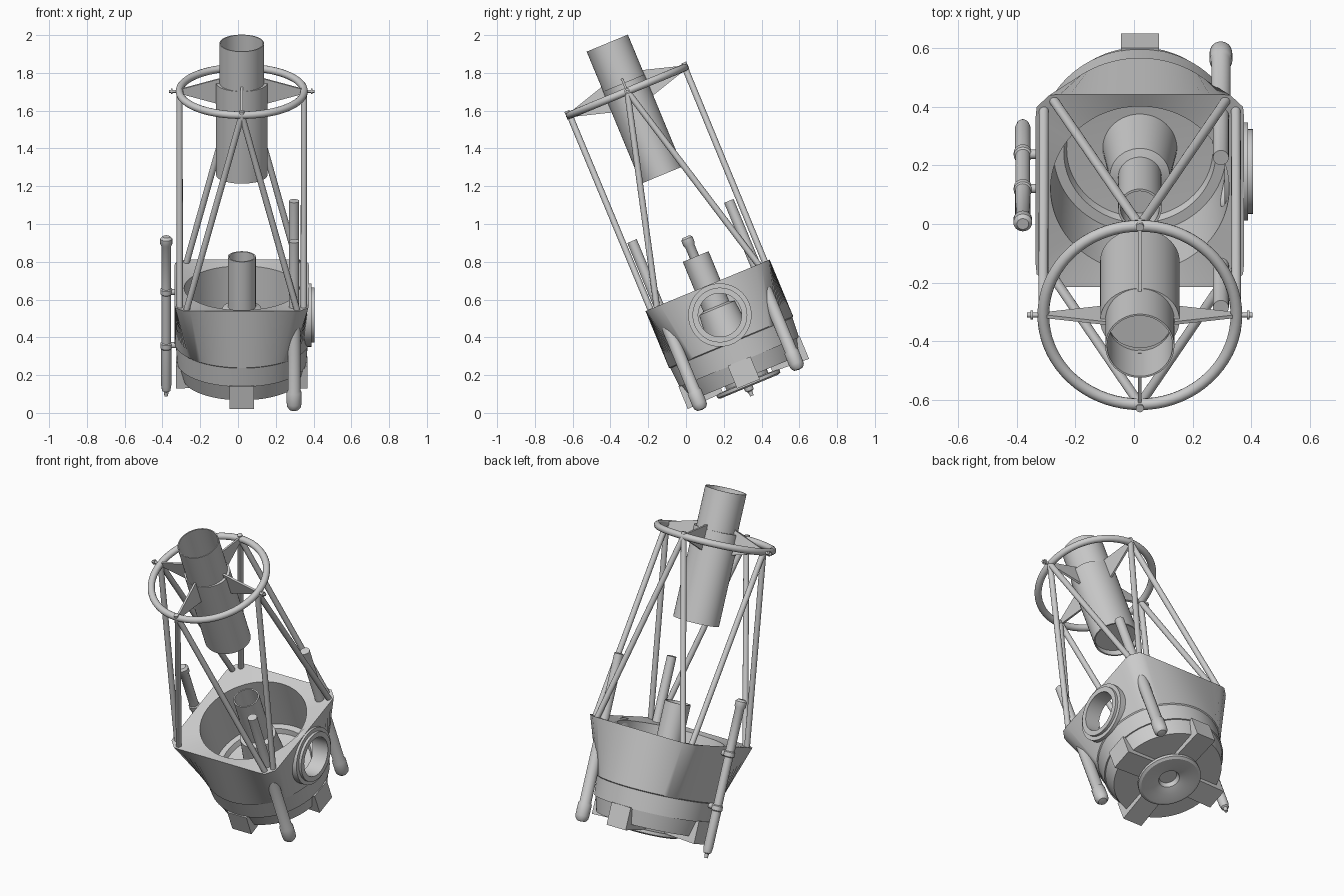
import bpy, bmesh
from math import radians, sin, cos, pi
from mathutils import Matrix, Vector

if "Cube" in bpy.data.objects:
    bpy.data.objects.remove(bpy.data.objects["Cube"])

metal = bpy.data.materials.new("grey_metal")
metal.use_nodes = True
GREY = (0.6, 0.6, 0.6, 1)
metal.diffuse_color = GREY
metal.node_tree.nodes["Principled BSDF"].inputs["Base Color"].default_value = GREY

# Everything is built upright around the optical axis, then tilted
TILT = Matrix.Rotation(radians(22.5), 4, 'X') @ Matrix.Translation((0.02, 0.364, 0))


def smooth(ob):
    bpy.ops.object.select_all(action='DESELECT')
    ob.select_set(True)
    bpy.context.view_layer.objects.active = ob
    bpy.ops.object.shade_smooth_by_angle(angle=radians(32))


def finish(bm, name, local=Matrix()):
    bmesh.ops.remove_doubles(bm, verts=bm.verts, dist=1e-5)
    bmesh.ops.recalc_face_normals(bm, faces=bm.faces)
    bm.transform(TILT @ local)
    me = bpy.data.meshes.new(name)
    bm.to_mesh(me)
    bm.free()
    me.materials.append(metal)
    ob = bpy.data.objects.new(name, me)
    bpy.context.collection.objects.link(ob)
    smooth(ob)
    return ob


def loft(name, rings, local=Matrix(), closed=False):
    """Skin rings of points; a ring that shrinks to a point closes the end."""
    bm = bmesh.new()
    loops = [[bm.verts.new(p) for p in ring] for ring in rings]
    pairs = list(zip(loops, loops[1:])) + ([(loops[-1], loops[0])] if closed else [])
    n = len(loops[0])
    for a, b in pairs:
        for i in range(n):
            j = (i + 1) % n
            bm.faces.new((a[i], a[j], b[j], b[i]))
    bmesh.ops.dissolve_degenerate(bm, edges=bm.edges, dist=1e-6)
    return finish(bm, name, local)


def circle(r, w, n=48):
    return [(r * cos(2 * pi * i / n), r * sin(2 * pi * i / n), w) for i in range(n)]


def square(h, cut, w, n=48):
    pts = []
    for i in range(n):
        c, s = cos(2 * pi * i / n), sin(2 * pi * i / n)
        r = min(h / max(abs(c), abs(s)), (2 * h - cut) / (abs(c) + abs(s)))
        pts.append((r * c, r * s, w))
    return pts


def lathe(name, profile, local=Matrix(), closed=False, n=48):
    return loft(name, [circle(r, w, n) for r, w in profile], local, closed)


def rod(name, p, q, r, n=16):
    p, q = Vector(p), Vector(q)
    turn = (q - p).to_track_quat('Z', 'Y').to_matrix().to_4x4()
    length = (q - p).length
    return lathe(name, [(0, 0), (r, 0), (r, length), (0, length)],
                 Matrix.Translation(p) @ turn, n=n)


def at(x, y, w=0):
    return Matrix.Translation((x, y, w))


# Mirror housing: round base growing into a square top, with a round well
housing = loft("mirror_housing", [
    circle(0, 0.05, 96), circle(0.31, 0.05, 96), circle(0.335, 0.14, 96),
    circle(0.342, 0.14, 96), circle(0.35, 0.25, 96), circle(0.356, 0.255, 96),
    square(0.356, 0.05, 0.58, 96), circle(0.305, 0.565, 96),
    circle(0.295, 0.24, 96), circle(0.26, 0.24, 96), circle(0.25, 0.21, 96),
    circle(0, 0.195, 96)])

# Side port: hole through the housing wall with a stepped flange
PORT = at(0, 0, 0.41) @ Matrix.Rotation(radians(90), 4, 'Y')
cutter = lathe("port_cutter", [(0, 0.2), (0.12, 0.2), (0.12, 0.5), (0, 0.5)], PORT)
cutter.hide_render = True
cut = housing.modifiers.new("port_hole", 'BOOLEAN')
cut.object = cutter
cut.solver = 'EXACT'
bpy.context.view_layer.objects.active = housing
bpy.ops.object.modifier_apply(modifier=cut.name)
bpy.data.objects.remove(cutter)
smooth(housing)
lathe("port_flange", [(0.168, 0.32), (0.168, 0.37), (0.145, 0.37), (0.145, 0.386),
                      (0.115, 0.386), (0.115, 0.29)], PORT, closed=True)

# Central baffle standing on the mirror
lathe("central_baffle", [(0.128, 0.19), (0.102, 0.45), (0.074, 0.46), (0.074, 0.745),
                         (0.066, 0.745), (0.066, 0.62), (0, 0.62)])

# Feet and dished disc under the housing
for i, side in enumerate(("left", "back", "right", "front")):
    bm = bmesh.new()
    bmesh.ops.create_cube(bm, size=1)
    bm.transform(at(0.245, 0, 0.08) @ Matrix.Diagonal((0.205, 0.13, 0.13, 1)))
    for v in bm.verts:
        if v.co.x < 0.2:
            v.co.z = max(v.co.z, 0.025)
    finish(bm, side + "_foot", Matrix.Rotation(i * pi / 2, 4, 'Z'))
lathe("bottom_disc", [(0, 0.045), (0.05, 0.045), (0.06, 0.02), (0.10, 0.006),
                      (0.165, 0), (0.18, 0.008), (0.18, 0.026), (0.12, 0.03),
                      (0.12, 0.06)])

# Top ring
RING_W, RING_R = 1.692, 0.33
lathe("top_ring", [(RING_R + 0.02 * cos(a * pi / 6), RING_W + 0.02 * sin(a * pi / 6))
                   for a in range(12)], closed=True, n=72)

# Vanes, ring bolts and the truss, repeated for the four ring joints
for i, side in enumerate(("left", "back", "right", "front")):
    turn = Matrix.Rotation(i * pi / 2, 4, 'Z')
    bm = bmesh.new()
    outline = [(0.11, -0.075), (0.32, -0.014), (0.32, 0.014), (0.11, 0.075)]
    face = bm.faces.new([bm.verts.new((r, -0.006, RING_W + w)) for r, w in outline])
    out = bmesh.ops.extrude_face_region(bm, geom=[face])["geom"]
    bmesh.ops.translate(bm, vec=(0, 0.012, 0),
                        verts=[g for g in out if isinstance(g, bmesh.types.BMVert)])
    finish(bm, side + "_vane", turn)
    if side in ("left", "right"):
        rod(side + "_bolt", turn @ Vector((0.34, 0, RING_W)),
            turn @ Vector((0.385, 0, RING_W)), 0.008)
        rod(side + "_bolt_head", turn @ Vector((0.366, 0, RING_W)),
            turn @ Vector((0.374, 0, RING_W)), 0.015)
    else:
        rod(side + "_joint", turn @ Vector((0.335, 0, RING_W - 0.02)),
            turn @ Vector((0.335, 0, RING_W + 0.026)), 0.014)
    for s in (-1, 1):
        rod(side + "_truss_rod", turn @ Vector((RING_R, 0, RING_W)),
            turn @ Vector((0.328, s * 0.295, 0.565)), 0.0165)

# Upper tube and the slightly oval sleeve below it
lathe("upper_tube", [(0.118, 1.6), (0.118, 1.968), (0.112, 1.968), (0.112, 1.72),
                     (0, 1.72)])
OVAL = Matrix.Diagonal((1.14, 1, 1, 1))
lathe("lower_sleeve", [(0, 1.25), (0.112, 1.25), (0.112, 1.212), (0.119, 1.212),
                       (0.119, 1.74), (0.1, 1.74)], OVAL)

# Two guide tubes through the left corners, with rounded lower caps
for name, y in (("front_guide_tube", -0.28), ("back_guide_tube", 0.275)):
    lathe(name, [(0, -0.018), (0.025, -0.014), (0.037, 0.002), (0.039, 0.02),
                 (0.039, 0.085), (0.033, 0.095), (0.033, 0.5), (0.027, 0.52),
                 (0.027, 0.95), (0, 0.95)], at(0.277, y), n=24)

# Slim finder on the right side, held by two brackets
FINDER = at(-0.4, -0.007)
lathe("finder", [(0, -0.05), (0.01, -0.05), (0.012, -0.025), (0.022, -0.02),
                 (0.027, 0.01), (0.027, 0.22), (0.031, 0.225), (0.031, 0.25),
                 (0.025, 0.255), (0.025, 0.53), (0.031, 0.535), (0.031, 0.56),
                 (0.026, 0.565), (0.026, 0.81), (0.032, 0.82), (0.032, 0.85),
                 (0.02, 0.862), (0, 0.862)], FINDER, n=24)
for name, w in (("lower_bracket", 0.24), ("upper_bracket", 0.545)):
    rod(name, (-0.4, -0.007, w), (-0.335, -0.007, w), 0.016)
